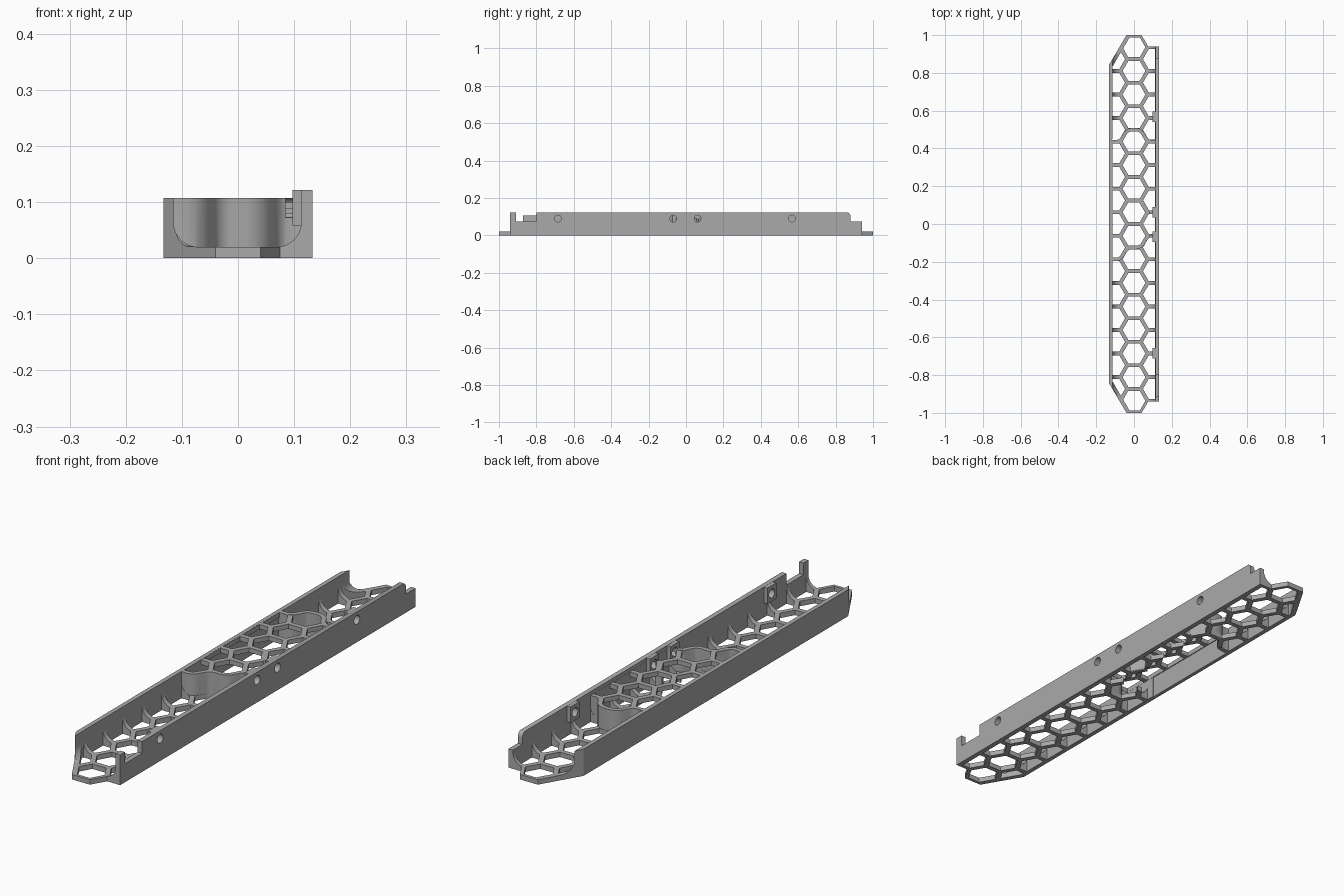
import bpy, bmesh, math
from mathutils import Vector

if "Cube" in bpy.data.objects:
    bpy.data.objects.remove(bpy.data.objects["Cube"], do_unlink=True)

grey = bpy.data.materials.new("plain_grey")
grey.use_nodes = True
grey.diffuse_color = (0.4, 0.4, 0.4, 1)
grey.node_tree.nodes["Principled BSDF"].inputs["Base Color"].default_value = grey.diffuse_color


def prisms(name, outlines, axis, lo, hi):
    """Extrude closed 2D outlines along an axis into one object."""
    place = {"x": lambda a, b, h: (h, a, b),
             "y": lambda a, b, h: (a, h, b),
             "z": lambda a, b, h: (a, b, h)}[axis]
    bm = bmesh.new()
    for outline in outlines:
        low = [bm.verts.new(place(a, b, lo)) for a, b in outline]
        high = [bm.verts.new(place(a, b, hi)) for a, b in outline]
        bm.faces.new(low)
        bm.faces.new(high)
        for i in range(len(low)):
            j = (i + 1) % len(low)
            bm.faces.new((low[i], low[j], high[j], high[i]))
    bmesh.ops.recalc_face_normals(bm, faces=bm.faces)
    mesh = bpy.data.meshes.new(name)
    bm.to_mesh(mesh)
    bm.free()
    mesh.materials.append(grey)
    obj = bpy.data.objects.new(name, mesh)
    bpy.context.collection.objects.link(obj)
    return obj


def combine(target, other, operation):
    """Apply a boolean and remove the helper."""
    mod = target.modifiers.new("cut", "BOOLEAN")
    mod.operation = operation
    mod.solver = "EXACT"
    mod.object = other
    bpy.context.view_layer.objects.active = target
    bpy.ops.object.modifier_apply(modifier=mod.name)
    bpy.data.objects.remove(other, do_unlink=True)


def arc(cx, cy, r, start, end, steps=10):
    angles = [math.radians(start + (end - start) * i / steps) for i in range(steps + 1)]
    return [(cx + r * math.cos(a), cy + r * math.sin(a)) for a in angles]


def box(a0, a1, b0, b1):
    return [(a0, b0), (a1, b0), (a1, b1), (a0, b1)]


def ring(cx, cy, r, sides):
    return arc(cx, cy, r, 0, 360, sides)[:-1]


def soften(path):
    """Round the bends of an open path."""
    for _ in range(2):
        new = [path[0]]
        for p, q in zip(path, path[1:]):
            p, q = Vector(p), Vector(q)
            new += [tuple(p.lerp(q, 0.2)), tuple(p.lerp(q, 0.8))]
        path = new + [path[-1]]
    return path


def ribbon(path, width):
    """Outline of a strip of the given width along a path."""
    left, right = [], []
    for i, p in enumerate(path):
        d = Vector(path[min(i + 1, len(path) - 1)]) - Vector(path[max(i - 1, 0)])
        n = Vector((-d.y, d.x)).normalized() * width / 2
        left.append(tuple(Vector(p) + n))
        right.append(tuple(Vector(p) - n))
    return left + right[::-1]


# Channel with filleted inside corners, trimmed to the plan outline
section = [(-0.133, 0), (0.133, 0), (0.133, 0.122), (0.113, 0.122)]
section += arc(0.068, 0.065, 0.045, 0, -90)
section += arc(-0.07, 0.065, 0.045, -90, -180)
section += [(-0.115, 0.107), (-0.133, 0.107)]
tray = prisms("honeycomb_tray", [section], "y", -1.1, 1.1)

half = [(0.15, 0.94), (0.075, 0.94), (0.04, 1.0), (-0.04, 1.0), (-0.134, 0.84)]
plan = half + [(x, -y) for x, y in reversed(half)]
combine(tray, prisms("plan_cutter", [plan], "z", -0.1, 0.3), "INTERSECT")

# Wall ends: curved run-out on one side, steps and a post on the other
for s in (-1, 1):
    runout = [(0.875, 0.3)] + arc(0.92, 0.0655, 0.045, 180, 270) + [(1.1, 0.0205), (1.1, 0.3)]
    end = prisms("runout_cutter", [[(s * y, z) for y, z in runout]], "x", -0.3, 0.03)
    combine(tray, end, "DIFFERENCE")
    flat = prisms("end_cutter", [box(s * 0.945, s * 1.1, 0.0205, 0.3)], "x", -0.3, 0.3)
    combine(tray, flat, "DIFFERENCE")
notch = [(-0.91, 0.3), (-0.91, 0.075), (-0.8, 0.075), (-0.8, 0.3)]
step = [(0.83, 0.3)] + arc(0.855, 0.1, 0.025, 90, 0, 6) + [(0.88, 0.075), (1.1, 0.075), (1.1, 0.3)]
combine(tray, prisms("step_cutter", [notch, step], "x", 0.035, 0.3), "DIFFERENCE")

# Pocket open to the underside
combine(tray, prisms("pocket_cutter", [box(-0.118, 0.05, -0.02, 0.45)], "z", -0.1, 0.2), "DIFFERENCE")

# Raised deck above the pocket, its ends following the honeycomb ribs
pitch = 0.1247
front_path = soften([(-0.125, -1.5 * pitch), (-0.072, -1.5 * pitch), (-0.036, -pitch),
                     (0.036, -pitch), (0.072, -pitch / 2), (0.122, -pitch / 2)])
back_path = soften([(-0.125, 3.5 * pitch), (-0.072, 3.5 * pitch), (-0.036, 4 * pitch),
                    (0.036, 4 * pitch), (0.072, 3.5 * pitch), (0.122, 3.5 * pitch)])
deck = prisms("raised_deck", [front_path + back_path[::-1]], "z", 0.088, 0.1065)
combine(tray, deck, "UNION")

# Honeycomb holes in three columns, kept clear of the walls
holes = [ring(0, (i - 7.5) * pitch, 0.0605, 6) for i in range(16)]
for side in (-1, 1):
    holes += [ring(side * 0.108, i * pitch, 0.0605, 6) for i in range(-7, 8)]
cutter = prisms("honeycomb_cutter", holes, "z", -0.05, 0.2)
inner = [(0.1125, 0.99), (-0.022, 0.99), (-0.1145, 0.832)]
inner += [(x, -y) for x, y in reversed(inner)]
combine(cutter, prisms("hole_limit", [inner], "z", -0.04, 0.19), "INTERSECT")
combine(tray, cutter, "DIFFERENCE")

# Curved end walls under the deck
for path in (front_path, back_path):
    combine(tray, prisms("deck_wall", [ribbon(path, 0.018)], "z", 0.004, 0.107), "UNION")
short_wall = ribbon([(0.073, 0.06), (0.037, 0.122)], 0.024)
combine(tray, prisms("deck_rib", [short_wall], "z", 0.003, 0.106), "UNION")

# Screw bosses inside the tall wall, with holes through
screws = [-0.685, -0.068, 0.062, 0.567]
bosses = [box(y - 0.028, y + 0.028, 0.058, 0.1215) for y in screws]
combine(tray, prisms("screw_bosses", bosses, "x", 0.097, 0.125), "UNION")
bores = [ring(y, 0.09, 0.018, 24) for y in screws]
combine(tray, prisms("bore_cutter", bores, "x", 0.085, 0.2), "DIFFERENCE")

# Smooth the curved walls, keep edges sharp
bpy.ops.object.select_all(action="DESELECT")
tray.select_set(True)
bpy.context.view_layer.objects.active = tray
bpy.ops.object.shade_smooth_by_angle(angle=math.radians(30))
